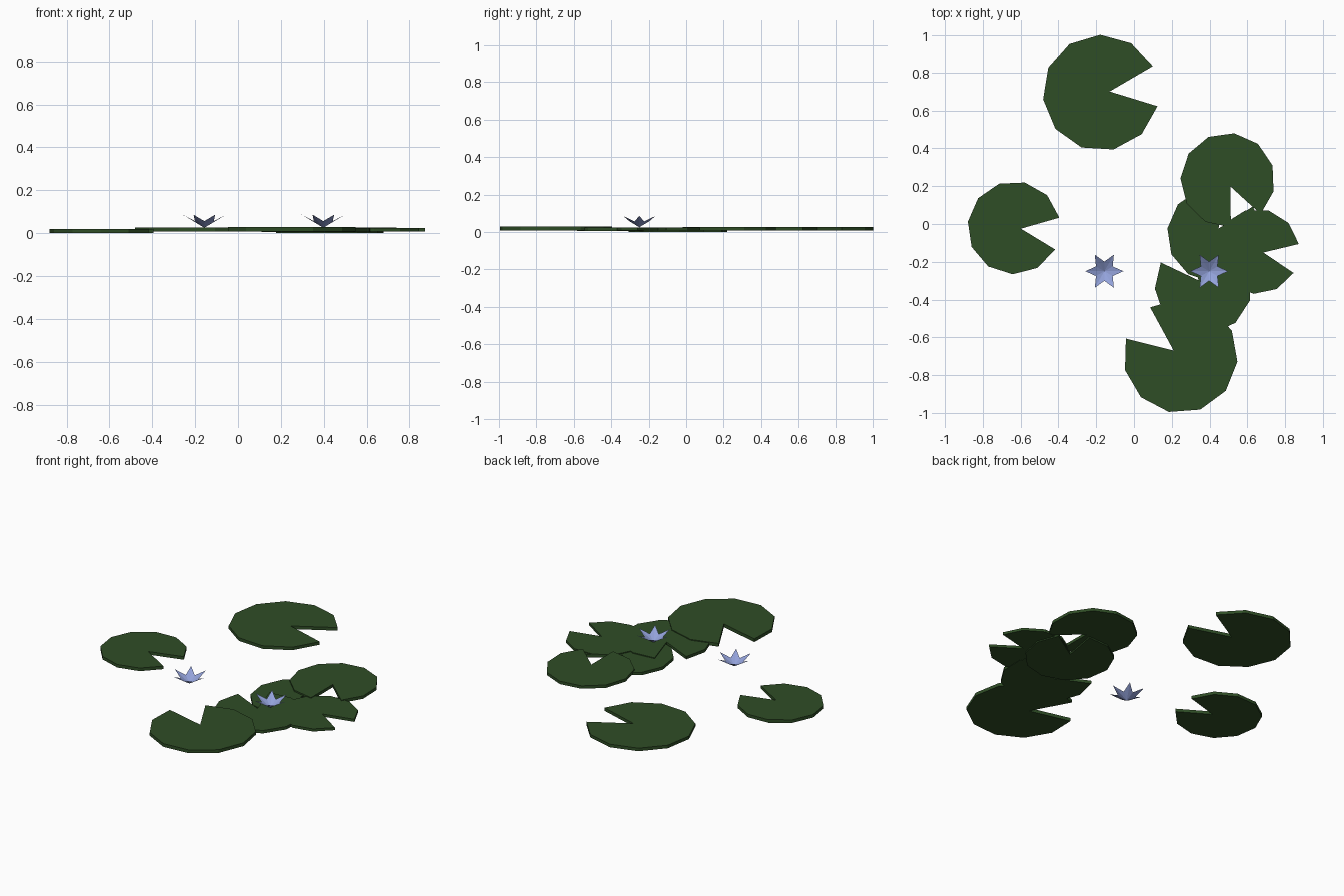
import bpy
import bmesh
from math import cos, sin, radians

cube = bpy.data.objects.get("Cube")
if cube:
    bpy.data.objects.remove(cube, do_unlink=True)


def material(name, color):
    mat = bpy.data.materials.new(name)
    mat.use_nodes = True
    mat.diffuse_color = color
    bsdf = mat.node_tree.nodes["Principled BSDF"]
    bsdf.inputs["Base Color"].default_value = color
    bsdf.inputs["Roughness"].default_value = 0.8
    return mat


leaf_green = material("leaf green", (0.028, 0.074, 0.019, 1))
petal_blue = material("petal lavender blue", (0.29, 0.36, 0.70, 1))


def finish(bm, name, mat, location):
    mesh = bpy.data.meshes.new(name)
    bm.to_mesh(mesh)
    bm.free()
    mesh.materials.append(mat)
    obj = bpy.data.objects.new(name, mesh)
    obj.location = location
    bpy.context.collection.objects.link(obj)
    return obj


def polar(r, degrees, z=0):
    a = radians(degrees)
    return (r * cos(a), r * sin(a), z)


def lily_pad(name, x, y, z, radius, notch, thickness):
    """Eleven-point disc with a wedge notch facing the given direction."""
    bm = bmesh.new()
    half, rim = 20.2, 11
    step = (360 - 2 * half) / (rim - 1)
    tip = bm.verts.new(polar(radius * 0.15, notch))
    ring = [bm.verts.new(polar(radius, notch + half + i * step)) for i in range(rim)]
    # Fan from the notch tip, then raise into a slab
    faces = [bm.faces.new((tip, a, b)) for a, b in zip(ring, ring[1:])]
    top = bmesh.ops.extrude_face_region(bm, geom=faces)["geom"]
    bmesh.ops.translate(bm, vec=(0, 0, thickness),
                        verts=[v for v in top if isinstance(v, bmesh.types.BMVert)])
    bmesh.ops.recalc_face_normals(bm, faces=bm.faces)
    return finish(bm, name, leaf_green, (x, y, z))


def flower(name, x, y, z):
    """Six folded petals, each a pair of triangles meeting on a centre crease."""
    bm = bmesh.new()
    for i in range(6):
        angle = i * 60
        base = bm.verts.new((0, 0, 0))
        tip = bm.verts.new(polar(0.101, angle, 0.061))
        right = bm.verts.new(polar(0.051, angle - 30, 0.031))
        left = bm.verts.new(polar(0.051, angle + 30, 0.031))
        bm.faces.new((base, right, tip))
        bm.faces.new((base, tip, left))
    return finish(bm, name, petal_blue, (x, y, z))


# Pads: name, x, y, underside z, radius, notch direction, thickness
pads = [
    ("back_pad", -0.175, 0.695, 0.007, 0.308, 6.6, 0.019),
    ("left_side_pad", -0.635, -0.02, 0.0, 0.246, -7.6, 0.019),
    ("upper_cluster_pad", 0.496, 0.232, 0.009, 0.25, -66, 0.018),
    ("low_cluster_pad", 0.427, -0.056, 0.0, 0.252, 56.5, 0.018),
    ("outer_cluster_pad", 0.651, -0.145, 0.007, 0.225, -10.2, 0.016),
    ("middle_cluster_pad", 0.368, -0.328, 0.005, 0.258, 131, 0.018),
    ("front_pad", 0.246, -0.698, 0.008, 0.303, 142.2, 0.02),
]
for pad in pads:
    lily_pad(*pad)

# Flowers
flower("floating_flower", -0.157, -0.25, 0.025)
flower("cluster_flower", 0.398, -0.25, 0.025)
